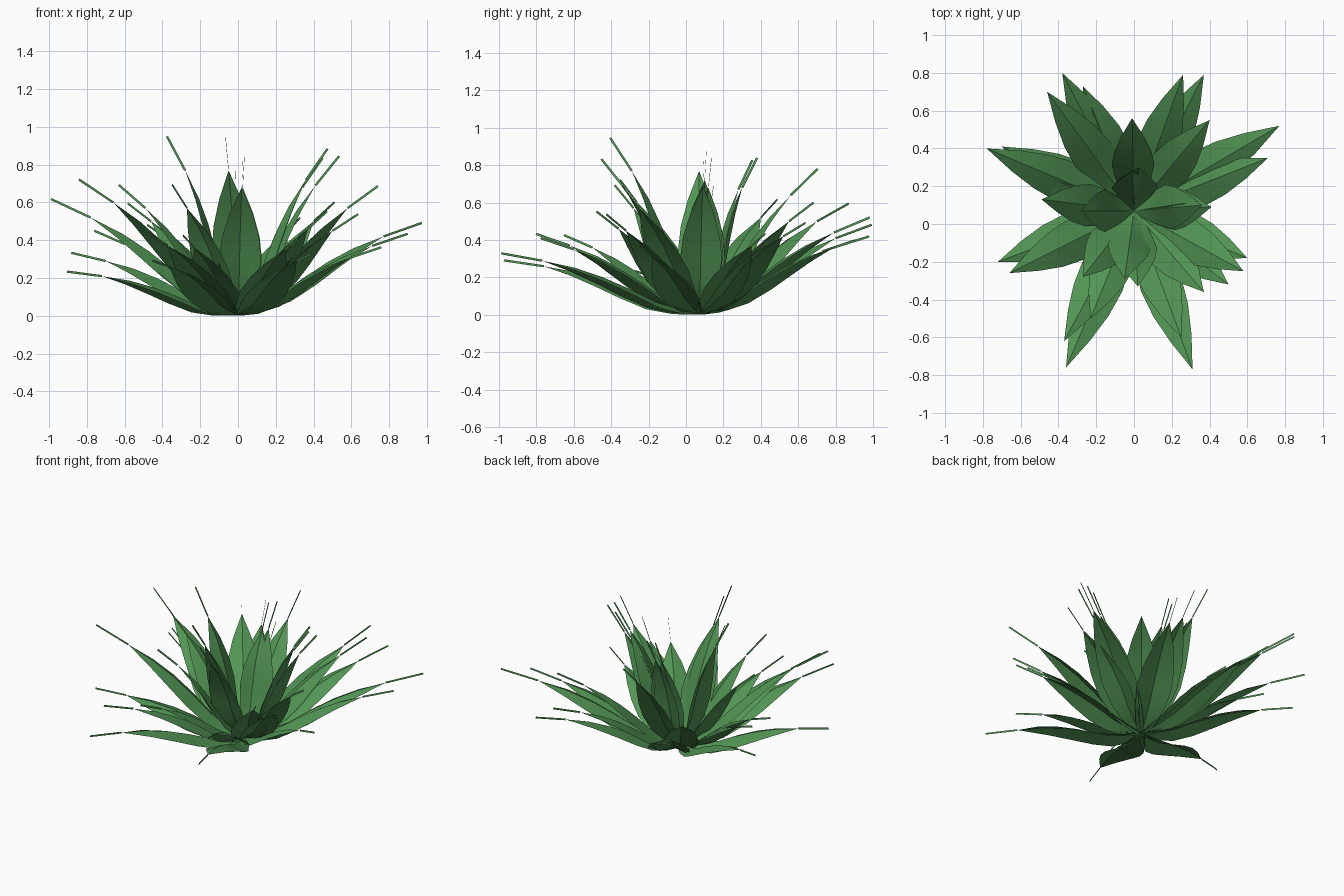
import bpy, math
from mathutils import Vector

if "Cube" in bpy.data.objects:
    bpy.data.objects.remove(bpy.data.objects["Cube"])

CENTRE = Vector((0, 0.07, 0.005))

# Leaf blade tips (x, y, z), grouped by ring
RINGS = {
    "outer_leaf": [
        (.77, .52, .42), (.71, .35, .37), (.37, .79, .36), (.26, .79, .44),
        (-.27, .73, .34), (-.38, .80, .41), (-.46, .70, .50), (-.78, .40, .52),
        (-.70, .41, .29), (-.72, -.20, .21), (-.37, -.62, .37),
        (-.36, -.76, .26), (.31, -.77, .29), (.25, -.60, .35), (.60, -.18, .31)],
    "middle_leaf": [
        (.40, .55, .50), (-.01, .56, .64), (-.49, .13, .57), (-.66, -.26, .60),
        (-.60, .30, .38), (-.23, -.50, .36), (-.27, -.28, .57), (.37, -.36, .46),
        (.50, -.32, .45), (.58, -.25, .57)],
    "inner_leaf": [
        (.41, .09, .69), (.36, .10, .72), (.34, .12, .68), (.02, -.33, .68),
        (-.05, -.29, .77), (-.28, .07, .77), (.025, .30, .68), (-.01, .28, .67)],
}

# Along-leaf fraction, crease offset from chord, half width, edge drop
SECTIONS = [(0, 0, .02, .004), (.14, -.015, .065, .022), (.28, -.015, .095, .034),
            (.45, .008, .113, .038), (.62, .022, .098, .032), (.8, .022, .06, .02),
            (1, 0, 0, 0)]

green = bpy.data.materials.new("leaf_green")
green.diffuse_color = (0.085, 0.30, 0.09, 1)
green.use_nodes = True
green.node_tree.nodes["Principled BSDF"].inputs["Base Color"].default_value = green.diffuse_color


def make_leaf(name, tip):
    chord = Vector(tip) - CENTRE
    length = chord.length
    along = chord.normalized()
    side = Vector((-along.y, along.x, 0)).normalized()
    up = along.cross(side)
    if up.z < 0:
        up = -up
    verts, faces = [], []
    # Roof-shaped blade: left edge, raised crease, right edge per section
    for t, offset, half, drop in SECTIONS:
        mid = CENTRE + along * t * length + up * offset * length
        verts += [mid + side * half - up * drop, mid, mid - side * half - up * drop]
    for i in range(len(SECTIONS) - 2):
        a = i * 3
        faces += [(a, a + 1, a + 4, a + 3), (a + 1, a + 2, a + 5, a + 4)]
    a = (len(SECTIONS) - 2) * 3
    verts[a + 3:] = [verts[a + 4]]
    faces += [(a, a + 1, a + 3), (a + 1, a + 2, a + 3)]
    # Thin upright spine strip, leaning slightly outward from the tip
    lean = math.radians(8)
    direction = along * math.cos(lean) - up * math.sin(lean)
    end = Vector(tip) + direction * length * 0.25
    across = up * 0.006
    n = len(verts)
    verts += [Vector(tip) - across, end - across, end + across, Vector(tip) + across]
    faces.append((n, n + 1, n + 2, n + 3))

    mesh = bpy.data.meshes.new(name)
    mesh.from_pydata(verts, [], faces)
    mesh.materials.append(green)
    leaf = bpy.data.objects.new(name, mesh)
    bpy.context.collection.objects.link(leaf)
    bpy.context.view_layer.objects.active = leaf
    leaf.select_set(True)
    bpy.ops.object.shade_smooth_by_angle(angle=math.radians(30))
    leaf.select_set(False)


for ring, tips in RINGS.items():
    for i, tip in enumerate(tips):
        make_leaf(f"{ring}_{i + 1:02d}", tip)
